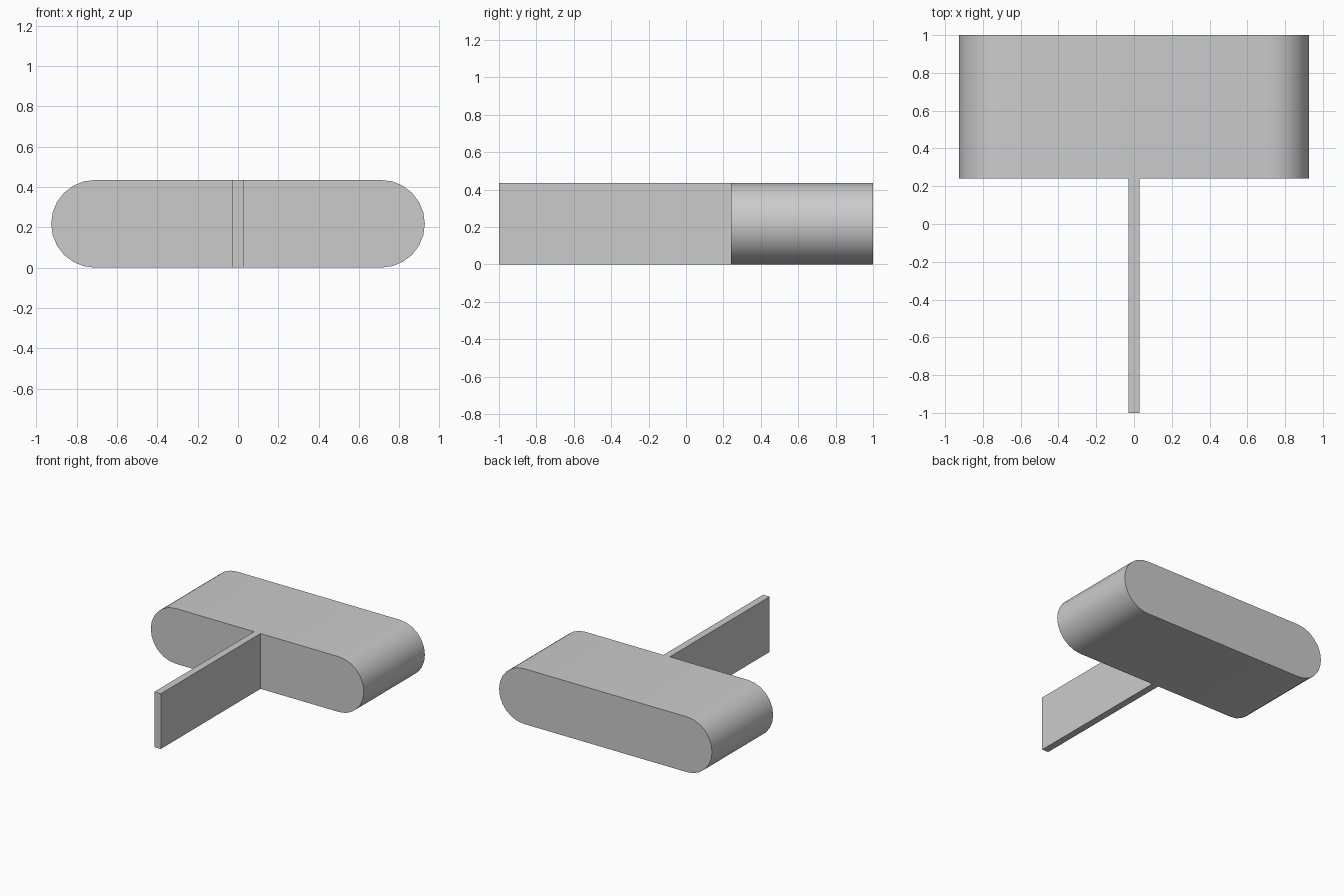
import bpy
import math

cube = bpy.data.objects.get("Cube")
if cube:
    bpy.data.objects.remove(cube, do_unlink=True)

HEIGHT = 0.435
RADIUS = HEIGHT / 2
HALF_WIDTH = 0.927
FRONT, BACK = 0.24, 1.0
SEGMENTS = 12

grey = bpy.data.materials.new("light grey")
grey.use_nodes = True
colour = (0.6, 0.6, 0.6, 1)
grey.diffuse_color = colour
grey.node_tree.nodes["Principled BSDF"].inputs["Base Color"].default_value = colour


def extrude_profile(name, profile, y0, y1):
    """Prism from a counter-clockwise (x, z) outline, running from y0 to y1."""
    n = len(profile)
    verts = [(x, y, z) for y in (y0, y1) for x, z in profile]
    faces = [tuple(range(n)), tuple(reversed(range(n, 2 * n)))]
    faces += [(i, i + n, (i + 1) % n + n, (i + 1) % n) for i in range(n)]
    mesh = bpy.data.meshes.new(name)
    mesh.from_pydata(verts, [], faces)
    mesh.materials.append(grey)
    obj = bpy.data.objects.new(name, mesh)
    bpy.context.collection.objects.link(obj)
    return obj


# Head: block with fully rounded ends
outline = []
for side, start in ((1, -90), (-1, 90)):
    for i in range(SEGMENTS + 1):
        a = math.radians(start + 180 * i / SEGMENTS)
        outline.append((side * (HALF_WIDTH - RADIUS) + RADIUS * math.cos(a),
                        RADIUS + RADIUS * math.sin(a)))
head = extrude_profile("rounded_head", outline, FRONT, BACK)
bpy.ops.object.select_all(action='DESELECT')
head.select_set(True)
bpy.context.view_layer.objects.active = head
bpy.ops.object.shade_smooth_by_angle(angle=math.radians(30))

# Stem: thin upright plate meeting the middle of the head
t = 0.028
extrude_profile("stem_plate", [(-t, 0), (t, 0), (t, HEIGHT), (-t, HEIGHT)], -1.0, FRONT)
